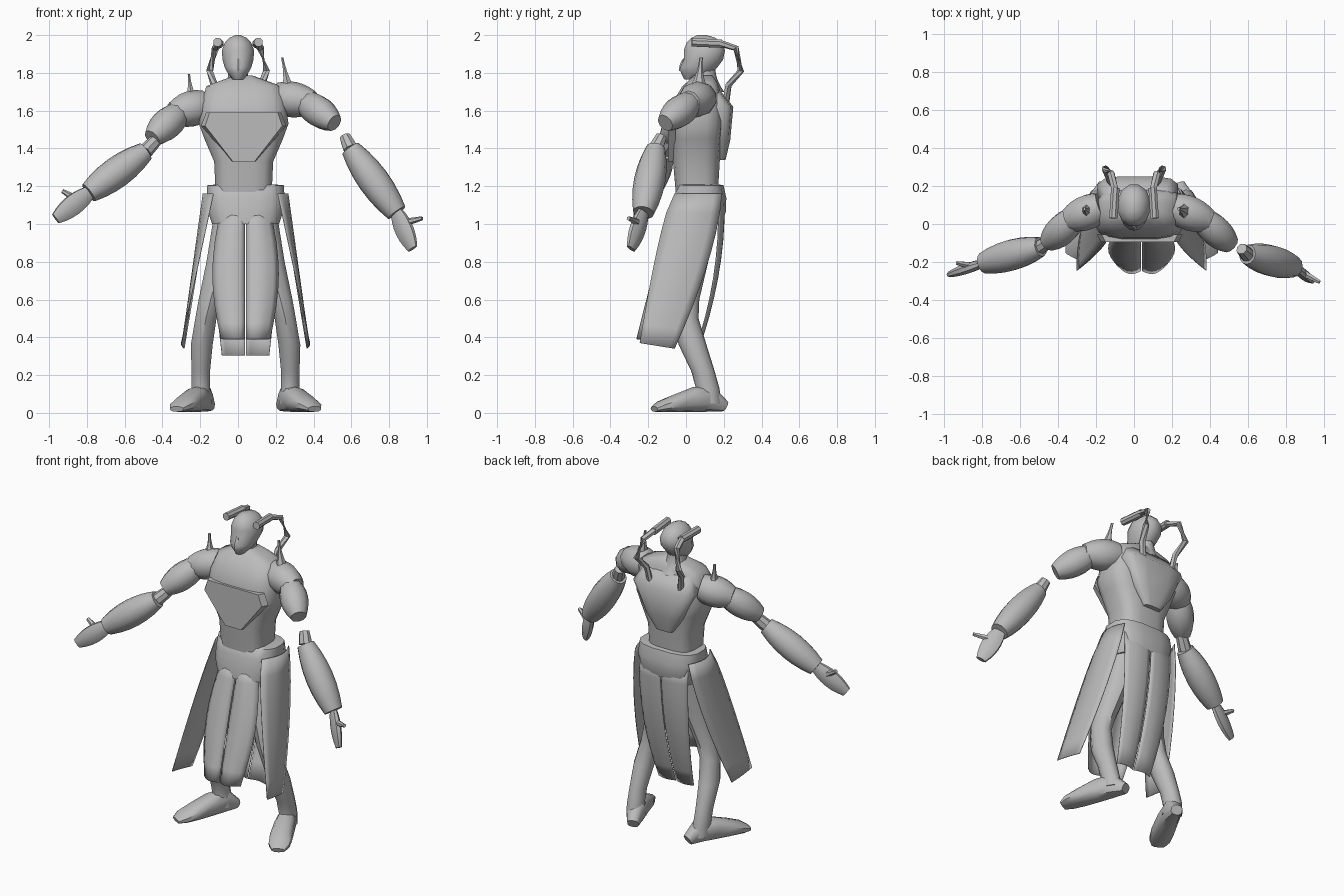
import bpy, bmesh, math
from mathutils import Vector

cube = bpy.data.objects.get("Cube")
if cube:
    bpy.data.objects.remove(cube, do_unlink=True)

# Single material
colour = (0.5, 0.5, 0.5, 1)
grey = bpy.data.materials.new("plain_grey")
grey.use_nodes = True
grey.diffuse_color = colour
grey.node_tree.nodes["Principled BSDF"].inputs["Base Color"].default_value = colour

MIDDLE = 0.04  # centre line of the trunk and legs
SIDES = {"left": 1, "right": -1}


def finish(name, bm, angle=42, thickness=0):
    bmesh.ops.recalc_face_normals(bm, faces=bm.faces)
    mesh = bpy.data.meshes.new(name)
    bm.to_mesh(mesh)
    bm.free()
    obj = bpy.data.objects.new(name, mesh)
    bpy.context.collection.objects.link(obj)
    mesh.materials.append(grey)
    bpy.ops.object.select_all(action='DESELECT')
    obj.select_set(True)
    bpy.context.view_layer.objects.active = obj
    bpy.ops.object.shade_smooth_by_angle(angle=math.radians(angle))
    if thickness:
        solid = obj.modifiers.new("thickness", 'SOLIDIFY')
        solid.thickness = thickness
        solid.offset = 0


def bridge(bm, rows, closed=True):
    """Join rows of points with quads; closed rows also get end caps."""
    rows = [[bm.verts.new(point) for point in row] for row in rows]
    count = len(rows[0])
    for low, high in zip(rows, rows[1:]):
        for i in range(count if closed else count - 1):
            j = (i + 1) % count
            bm.faces.new((low[i], low[j], high[j], high[i]))
    if closed:
        bm.faces.new(rows[0])
        bm.faces.new(rows[-1])


def skin(name, centres, sizes, sides=10, power=1.0, level=False, angle=42):
    """Skin a path; each ring is a superellipse of (half width, half height)."""
    centres = [Vector(c) for c in centres]
    last = len(centres) - 1
    rows = []
    for k, (centre, (width, height)) in enumerate(zip(centres, sizes)):
        across, up = Vector((1, 0, 0)), Vector((0, 1, 0))
        if not level:
            along = centres[min(k + 1, last)] - centres[max(k - 1, 0)]
            across = along.cross(Vector((0, 0, 1))).normalized()
            up = across.cross(along).normalized()
        row = []
        for i in range(sides):
            turn = math.tau * (i + 0.5) / sides
            c, s = math.cos(turn), math.sin(turn)
            row.append(centre + across * width * math.copysign(abs(c) ** power, c)
                       + up * height * math.copysign(abs(s) ** power, s))
        rows.append(row)
    bm = bmesh.new()
    bridge(bm, rows)
    finish(name, bm, angle)


def trunk(name, profile, x=MIDDLE, sides=16, power=0.6):
    """Level rings from (height, half width, front, back)."""
    skin(name, [(x, (front + back) / 2, z) for z, half, front, back in profile],
         [(half, (back - front) / 2) for z, half, front, back in profile],
         sides, power, level=True, angle=55)


def limb(name, start, end, first, middle, last, wide=1, tall=1, sides=10, level=False, angle=42):
    """Straight limb whose radius swells smoothly through three values."""
    start, end = Vector(start), Vector(end)
    steps = [i / 6 for i in range(7)]
    radii = [first * (1 - t) * (1 - 2 * t) + middle * 4 * t * (1 - t) + last * t * (2 * t - 1)
             for t in steps]
    skin(name, [start.lerp(end, t) for t in steps],
         [(r * wide, r * tall) for r in radii], sides, level=level, angle=angle)


def cloth(name, edges, bulge, fade=0, rows=8, columns=6):
    """Thin bowed panel; edges(t) gives the two edge points from top to hem."""
    points = []
    for k in range(rows + 1):
        t = k / rows
        a, b = (Vector(p) for p in edges(t))
        bow = Vector(bulge) * (1 - fade * t)
        points.append([a.lerp(b, i / columns) + bow * math.sin(math.pi * i / columns)
                       for i in range(columns + 1)])
    bm = bmesh.new()
    bridge(bm, points, closed=False)
    finish(name, bm, 50, 0.004)


# Head and neck
limb("neck", (0, .1, 1.7), (0, .09, 1.84), .085, .058, .055, tall=1.2, level=True)
trunk("head", [(1.765, .03, -.01, .09), (1.8, .057, -.03, .14), (1.83, .073, -.035, .17),
               (1.87, .085, -.015, .2), (1.92, .088, -.015, .21), (1.96, .072, 0, .19),
               (1.985, .048, .025, .16), (2, .015, .06, .11)], x=0, sides=12, power=.95)
limb("nose", (0, -.006, 1.875), (0, -.024, 1.81), .01, .018, .012, sides=6, level=True)

# Brow tubes and the pipes that run from them into the back
for side, s in SIDES.items():
    limb(side + "_brow_tube", (s * .108, .03, 1.962), (s * .098, .19, 1.955),
         .024, .024, .024, sides=8)
    path = [(s * .1, .18, 1.957), (s * .12, .265, 1.93), (s * .15, .29, 1.81),
            (s * .125, .225, 1.735), (s * .1, .205, 1.6)]
    skin(side + "_head_pipe", path, [(.02, .018)] * len(path), sides=6)

# Torso, back wedge and hip band
trunk("torso", [(1.16, .15, -.055, .17), (1.33, .158, -.07, .18), (1.45, .21, -.08, .19),
                (1.53, .24, -.088, .2), (1.64, .225, -.075, .2), (1.73, .2, -.02, .175),
                (1.76, .12, .015, .16), (1.785, .05, .04, .14)], x=.03)
trunk("back_wedge", [(1.34, .06, .15, .21), (1.44, .13, .12, .235),
                     (1.62, .215, .1, .252), (1.71, .17, .08, .18)], x=.02, sides=12, power=.6)
trunk("hip_band", [(1, .18, -.09, .19), (1.07, .203, -.085, .215), (1.14, .21, -.065, .215),
                   (1.205, .205, -.045, .2), (1.21, .15, -.04, .17)], power=.7)

# Chest plate, barely raised and bevelled towards its rim
half = [(.19, 1.59), (.215, 1.52), (.06, 1.33)]
outline = half + [(-x, z) for x, z in reversed(half)]
bm = bmesh.new()
bridge(bm, [[(x * scale + .03, y, z) for x, z in outline]
            for y, scale in ((-.055, 1.05), (-.094, .95))])
finish("chest_plate", bm, 30)

# Skirt panels, legs and feet on both sides of the centre line
for side, s in SIDES.items():
    def at(out, y, z):
        return MIDDLE + s * out, y, z

    def front_edges(t):
        z, y = 1.08 - .69 * t, -.055 - .19 * t ** .9
        return at(.003, y, z), at(.13 + .045 * math.sin(math.pi * t), y + .03, z)

    def back_edges(t):
        z, y = 1.12 - .815 * t, .2 - .16 * t * t
        return at(.003, y, z), at(.175 - .05 * t * t, y - .03 * (1 - t), z)

    def side_edges(t):
        z = 1.16 - .79 * t
        return (at(.17 + .17 * t, -.06 - .185 * t ** .7, z),
                at(.19 + .135 * t, .19 - .25 * t ** 1.5, z - .03 * t))

    cloth(side + "_front_cloth", front_edges, (0, -.03, 0))
    cloth(side + "_back_cloth", back_edges, (0, .015, 0))
    cloth(side + "_side_cloth", side_edges, (s * .045, 0, 0), fade=.9)

    joints = [at(.09, .07, 1.05), at(.13, .02, .8), at(.185, -.01, .6), at(.21, -.005, .5),
              at(.232, .035, .36), at(.237, .09, .22), at(.237, .115, .13), at(.23, .12, .05)]
    radii = [.085, .085, .07, .062, .064, .054, .054, .06]
    skin(side + "_leg", joints, [(r * .95, r * 1.15) for r in radii], level=True)
    steps = [at(.195, .205, .035), at(.225, .13, .075), at(.265, .04, .07),
             at(.31, -.06, .05), at(.345, -.13, .034), at(.365, -.168, .02)]
    skin(side + "_foot", steps, [(.035, .03), (.055, .07), (.062, .066),
                                 (.068, .046), (.064, .03), (.04, .015)], power=.8)


def arm(side, shoulder, pad_end, upper_end, stub, elbow, wrist, fingertip, thumb_tip, spike_tip):
    """Armoured arm built along its joints."""
    shoulder, pad_end, wrist, fingertip = map(Vector, (shoulder, pad_end, wrist, fingertip))
    limb(side + "_shoulder_pad", shoulder, pad_end, .078, .094, .06, sides=10)
    limb(side + "_shoulder_spike", shoulder.lerp(pad_end, .4), spike_tip, .07, .022, .008,
         wide=.9, tall=1.2, sides=6, level=True, angle=30)
    limb(side + "_upper_arm", shoulder.lerp(pad_end, .75), upper_end, .058, .083, .048)
    limb(side + "_elbow", stub, elbow, .03, .036, .04, sides=8)
    limb(side + "_forearm", elbow, wrist, .052, .083, .056, sides=12)
    limb(side + "_hand", wrist, fingertip, .04, .058, .032, wide=.5, sides=8)
    limb(side + "_thumb", wrist.lerp(fingertip, .3), thumb_tip, .024, .017, .011, sides=6)


# Right arm is joined; the left is severed above the elbow
arm("right", (-.17, .09, 1.63), (-.35, .02, 1.585), (-.455, -.1, 1.455), (-.41, -.07, 1.47),
    (-.49, -.12, 1.385), (-.79, -.205, 1.165), (-.965, -.263, 1.028), (-.93, -.205, 1.175),
    (-.26, .08, 1.795))
arm("left", (.2, .09, 1.67), (.4, .015, 1.645), (.51, -.11, 1.535), (.565, -.13, 1.465),
    (.595, -.16, 1.4), (.84, -.225, 1.06), (.925, -.292, .87), (.975, -.305, 1.03),
    (.234, .08, 1.882))
